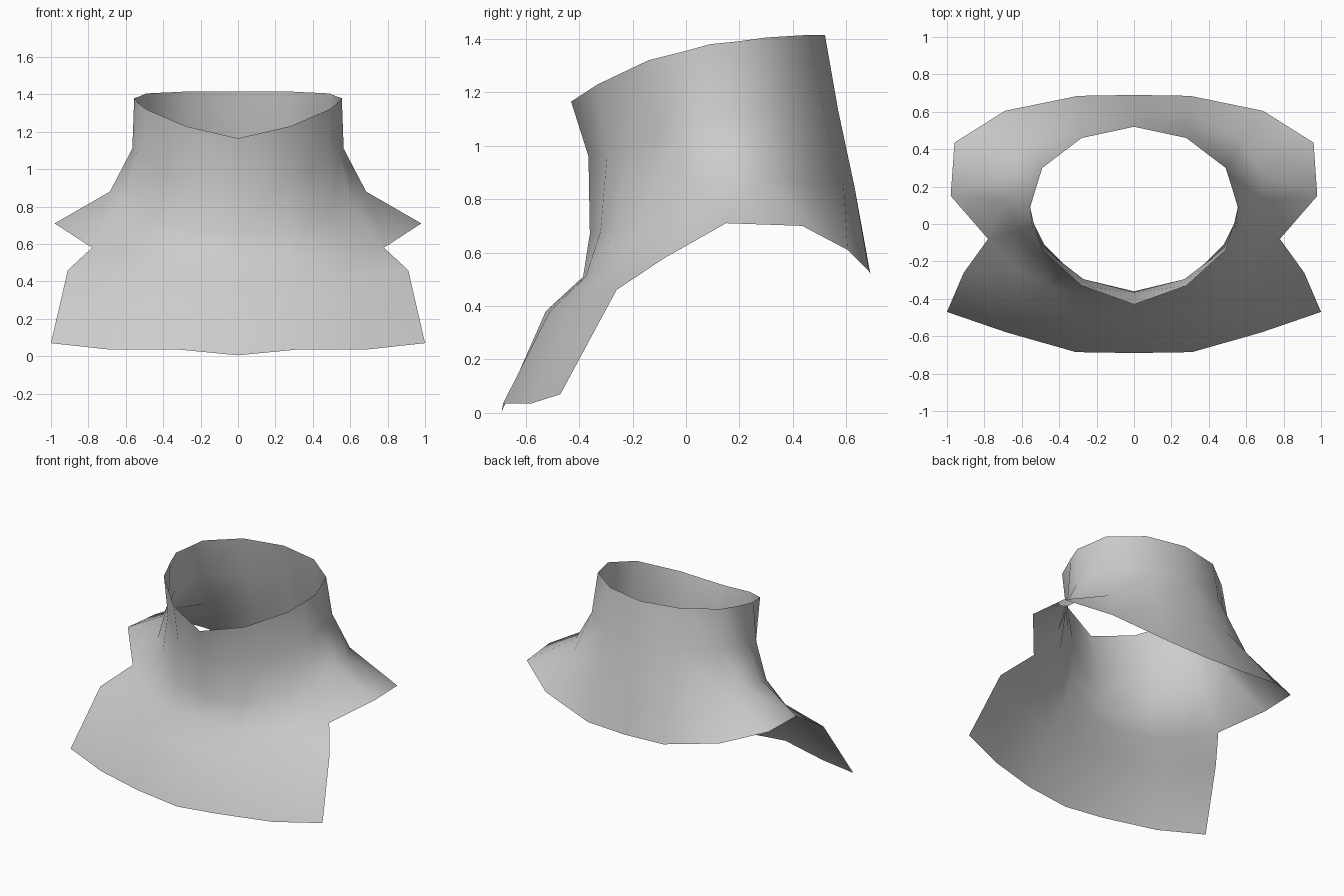
import bpy, bmesh

cube = bpy.data.objects.get("Cube")
if cube:
    bpy.data.objects.remove(cube, do_unlink=True)

grey = bpy.data.materials.new("cloth grey")
grey.use_nodes = True
colour = (0.6, 0.6, 0.6, 1.0)
grey.diffuse_color = colour
grey.node_tree.nodes["Principled BSDF"].inputs["Base Color"].default_value = colour

# Half-collar strips, each running from the neck rim down to the free edge
back_strips = [
    [(0, .52, 1.415), (0, .57, 1.13), (0, .63, .85), (0, .69, .52)],
    [(.28, .46, 1.415), (.28, .515, 1.13), (.29, .59, .85), (.30, .685, .53)],
    [(.49, .30, 1.405), (.51, .34, 1.13), (.58, .44, .87), (.69, .605, .61)],
    [(.525, .19, 1.39), (.55, .21, 1.12), (.675, .28, .88), (.96, .435, .70)],
    [(.555, .09, 1.38), (.565, .09, 1.11), (.685, .12, .88), (.98, .15, .71)],
    [(.535, 0, 1.355), (.545, -.02, 1.06), (.61, -.04, .80), (.78, -.08, .58)],
]
front_strips = [
    [(.49, -.14, 1.32), (.48, -.11, 1.03), (.49, -.16, .75), (.62, -.24, .55), (.91, -.26, .46), (1, -.47, .07)],
    [(.385, -.235, 1.275), (.38, -.21, 1.00), (.38, -.26, .71), (.45, -.33, .53), (.58, -.43, .40), (.68, -.58, .035)],
    [(.28, -.33, 1.23), (.27, -.295, .97), (.27, -.32, .68), (.28, -.375, .51), (.29, -.51, .38), (.31, -.685, .035)],
    [(0, -.43, 1.165), (0, -.365, .96), (0, -.36, .67), (0, -.385, .51), (0, -.525, .38), (0, -.69, .005)],
]

# Skin neighbouring strips with quads
bm = bmesh.new()
strips = [[bm.verts.new(p) for p in s] for s in back_strips + front_strips]
for a, b in zip(strips, strips[1:]):
    for i in range(min(len(a), len(b)) - 1):
        bm.faces.new((a[i], a[i + 1], b[i + 1], b[i]))

# Notch between the shoulder and the front flap
shoulder, flap = strips[5], strips[6]
bm.faces.new((shoulder[3], flap[4], flap[3]))
bmesh.ops.recalc_face_normals(bm, faces=bm.faces)
if sum(f.normal.dot(f.calc_center_median() - f.calc_center_median().project((0, 0, 1)))
       for f in bm.faces) < 0:
    bmesh.ops.reverse_faces(bm, faces=bm.faces)
for f in bm.faces:
    f.smooth = True

mesh = bpy.data.meshes.new("collar")
bm.to_mesh(mesh)
bm.free()
mesh.materials.append(grey)
collar = bpy.data.objects.new("collar", mesh)
bpy.context.collection.objects.link(collar)

# Mirror to the other side
mirror = collar.modifiers.new("mirror", 'MIRROR')
mirror.use_clip = True
mirror.merge_threshold = 0.001
